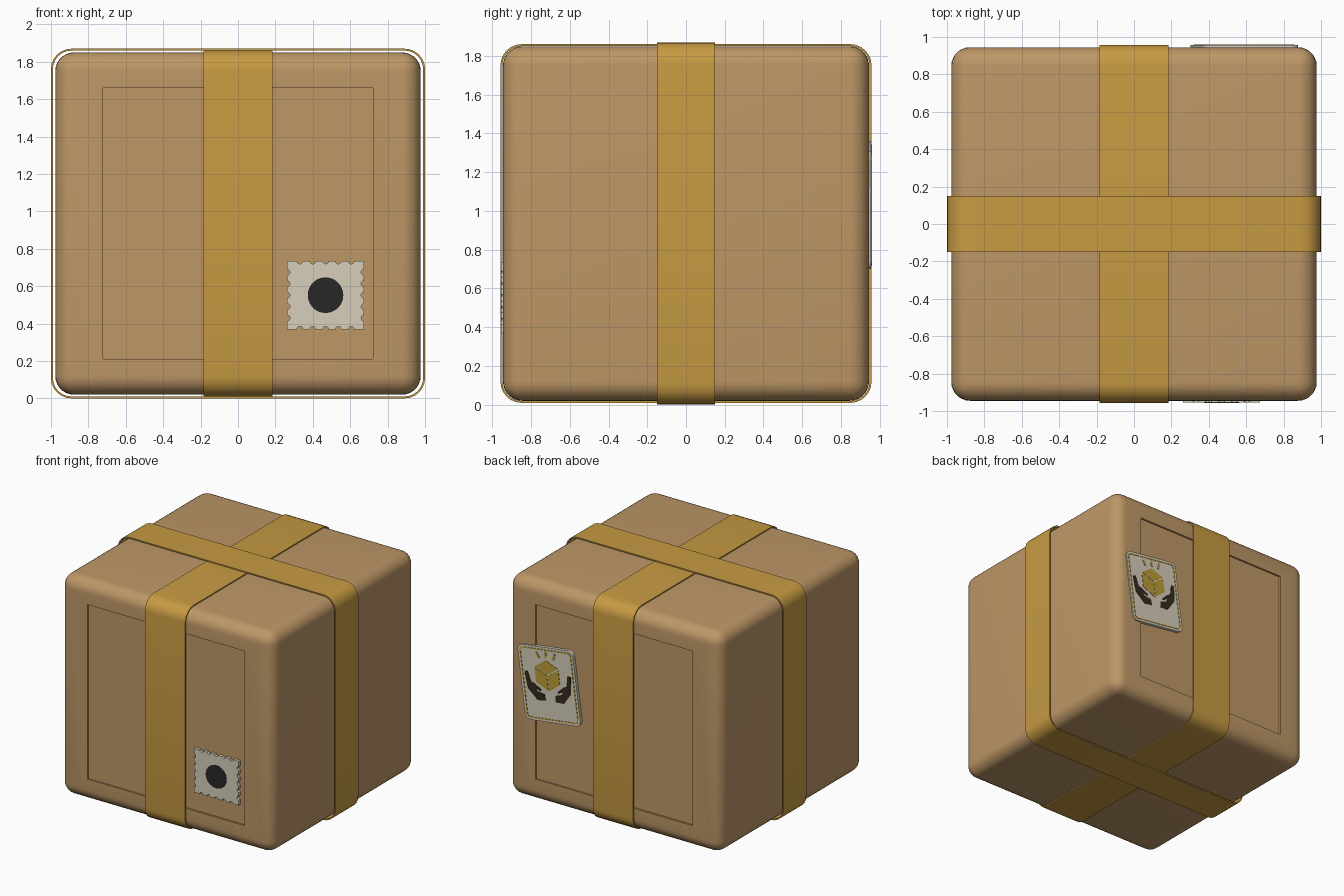
import bpy, bmesh
from math import sin, cos, pi, radians
from mathutils import Matrix

if "Cube" in bpy.data.objects:
    bpy.data.objects.remove(bpy.data.objects["Cube"])

ZC = 0.935  # mid height of the carton


def material(name, rgb):
    m = bpy.data.materials.new(name)
    m.diffuse_color = (*rgb, 1)
    m.use_nodes = True
    m.node_tree.nodes["Principled BSDF"].inputs["Base Color"].default_value = m.diffuse_color
    return m


CARD = material("cardboard", (0.51, 0.31, 0.135))
TAPE = material("tape", (0.57, 0.325, 0.055))
PAPER = material("paper", (0.68, 0.62, 0.50))
INK = material("ink", (0.02, 0.02, 0.02))
BROWN = material("dark_brown", (0.035, 0.022, 0.014))
OLIVE = material("ochre", (0.5, 0.34, 0.04))


def finish(name, bm, mat, matrix=None):
    bmesh.ops.recalc_face_normals(bm, faces=bm.faces[:])
    if matrix is not None:
        bm.transform(matrix)
    me = bpy.data.meshes.new(name)
    bm.to_mesh(me)
    bm.free()
    me.materials.append(mat)
    ob = bpy.data.objects.new(name, me)
    bpy.context.collection.objects.link(ob)
    bpy.ops.object.select_all(action='DESELECT')
    ob.select_set(True)
    bpy.context.view_layer.objects.active = ob
    bpy.ops.object.shade_smooth_by_angle(angle=radians(30))
    return ob


def rounded_rect(hw, hh, r, seg=6):
    pts = []
    for k, (sx, sy) in enumerate([(1, 1), (-1, 1), (-1, -1), (1, -1)]):
        for i in range(seg + 1):
            a = pi / 2 * (k + i / seg)
            pts.append((sx * (hw - r) + r * cos(a), sy * (hh - r) + r * sin(a)))
    return pts


def plate(name, pts, w0, w1, mat, matrix):
    # flat outline in (u, v), thickened from w0 to w1
    bm = bmesh.new()
    f = bm.faces.new([bm.verts.new((u, v, w0)) for u, v in pts])
    ext = bmesh.ops.extrude_face_region(bm, geom=[f], use_keep_orig=True)
    for v in ext["geom"]:
        if isinstance(v, bmesh.types.BMVert):
            v.co.z = w1
    return finish(name, bm, mat, matrix)


def ring(name, outer, inner, w0, w1, mat, matrix):
    # closed frame between two matching outlines
    bm = bmesh.new()
    loops = [[bm.verts.new((u, v, w)) for u, v in pts]
             for pts, w in ((outer, w0), (outer, w1), (inner, w1), (inner, w0))]
    n = len(outer)
    for k in range(4):
        a, b = loops[k], loops[(k + 1) % 4]
        for i in range(n):
            j = (i + 1) % n
            bm.faces.new((a[i], a[j], b[j], b[i]))
    return finish(name, bm, mat, matrix)


def frame(u, v, w, origin):
    return Matrix.Translation(origin) @ Matrix((u, v, w)).transposed().to_4x4()


# Carton: rounded box with a shallow sunken panel front and back
bm = bmesh.new()
bmesh.ops.create_cube(bm, size=1)
bmesh.ops.scale(bm, vec=(1.954, 1.89, 1.83), verts=bm.verts[:])
bmesh.ops.bevel(bm, geom=bm.edges[:], offset=0.1, segments=7, profile=0.5, affect='EDGES')
bm.normal_update()
for s in (1, -1):
    face = max(bm.faces, key=lambda f: f.calc_area() if f.normal.y * s > 0.99 else 0)
    bmesh.ops.inset_individual(bm, faces=[face], thickness=0.1)
    for v in face.verts:
        v.co.x = 0.723 if v.co.x > 0 else -0.723
        v.co.z = 0.725 if v.co.z > 0 else -0.725
    inner = bmesh.ops.extrude_discrete_faces(bm, faces=[face])["faces"][0]
    for v in inner.verts:
        v.co.y -= s * 0.015
finish("carton", bm, CARD, Matrix.Translation((0, 0, ZC)))

# Two bands of tape wrapped round the carton
XZ = frame((1, 0, 0), (0, 0, 1), (0, -1, 0), (0, 0, ZC))
YZ = frame((0, 1, 0), (0, 0, 1), (1, 0, 0), (0, 0, ZC))
for name, hw, hh, half, mtx in (("tape_side_to_side", 1.0, 0.935, 0.15, XZ),
                                ("tape_front_to_back", 0.958, 0.926, 0.185, YZ)):
    t = 0.01
    ring(name, rounded_rect(hw, hh, 0.11), rounded_rect(hw - t, hh - t, 0.10),
         -half, half, TAPE, mtx)

# Postage stamp with scalloped edges and a round postmark
def scalloped(w, h, n, r):
    pts = []
    sides = [((-w, -h), (1, 0), 2 * w), ((w, -h), (0, 1), 2 * h),
             ((w, h), (-1, 0), 2 * w), ((-w, h), (0, -1), 2 * h)]
    for (x, y), (dx, dy), length in sides:
        pts.append((x, y))
        for k in range(n):
            c = length * (k + 1) / (n + 1)
            for i in range(7):
                a = pi - pi * i / 6
                d, e = c + r * cos(a), r * sin(a)
                pts.append((x + dx * d - dy * e, y + dy * d + dx * e))
    return pts


def circle(r, n=48):
    return [(r * cos(2 * pi * i / n), r * sin(2 * pi * i / n)) for i in range(n)]


FRONT = frame((1, 0, 0), (0, 0, 1), (0, -1, 0), (0.468, -0.93, 0.552))
plate("stamp", scalloped(0.206, 0.183, 5, 0.016), 0, 0.024, PAPER, FRONT)
plate("postmark", circle(0.095), 0.02, 0.027, INK, FRONT)

# Tilted care label on the back
BACK = frame((-1, 0, 0), (0, 0, 1), (0, 1, 0), (0.59, 0.93, 1.03)) @ Matrix.Rotation(radians(7.5), 4, 'Z')
plate("label", rounded_rect(0.256, 0.306, 0.045), 0, 0.026, PAPER, BACK)
ring("label_border", rounded_rect(0.238, 0.288, 0.033), rounded_rect(0.229, 0.279, 0.024),
     0.02, 0.029, OLIVE, BACK)

# Pictogram: small box from three faces, held by two hands
cx, cy, g = -0.005, 0.08, 0.004
for name, pts in (("icon_box_top", [(0, g), (0.105, 0.06 + g), (0, 0.12), (-0.105, 0.06 + g)]),
                  ("icon_box_left", [(-g, -g), (-0.11, 0.055), (-0.11, -0.065), (-g, -0.13)]),
                  ("icon_box_right", [(g, -g), (g, -0.13), (0.11, -0.065), (0.11, 0.055)])):
    plate(name, [(cx + u, cy + v) for u, v in pts], 0.02, 0.029, OLIVE, BACK)

HAND = [(0.215, 0.09), (0.185, 0.095), (0.165, 0.01), (0.13, -0.005), (0.075, -0.045),
        (0.085, -0.06), (0.125, -0.04), (0.115, -0.065), (0.05, -0.08), (0.045, -0.13),
        (0.12, -0.135), (0.2, -0.045)]
for name, s in (("icon_hand_right", 1), ("icon_hand_left", -1)):
    plate(name, [(s * u, v) for u, v in HAND], 0.02, 0.029, BROWN, BACK)

# Three short ticks above the small box
for k, name in ((-1, "icon_tick_left"), (0, "icon_tick_middle"), (1, "icon_tick_right")):
    tick = BACK @ Matrix.Translation((k * 0.075, 0.245 - 0.01 * abs(k), 0)) @ Matrix.Rotation(-k * 0.45, 4, 'Z')
    plate(name, rounded_rect(0.009, 0.028, 0.005, 2), 0.02, 0.029, OLIVE, tick)
